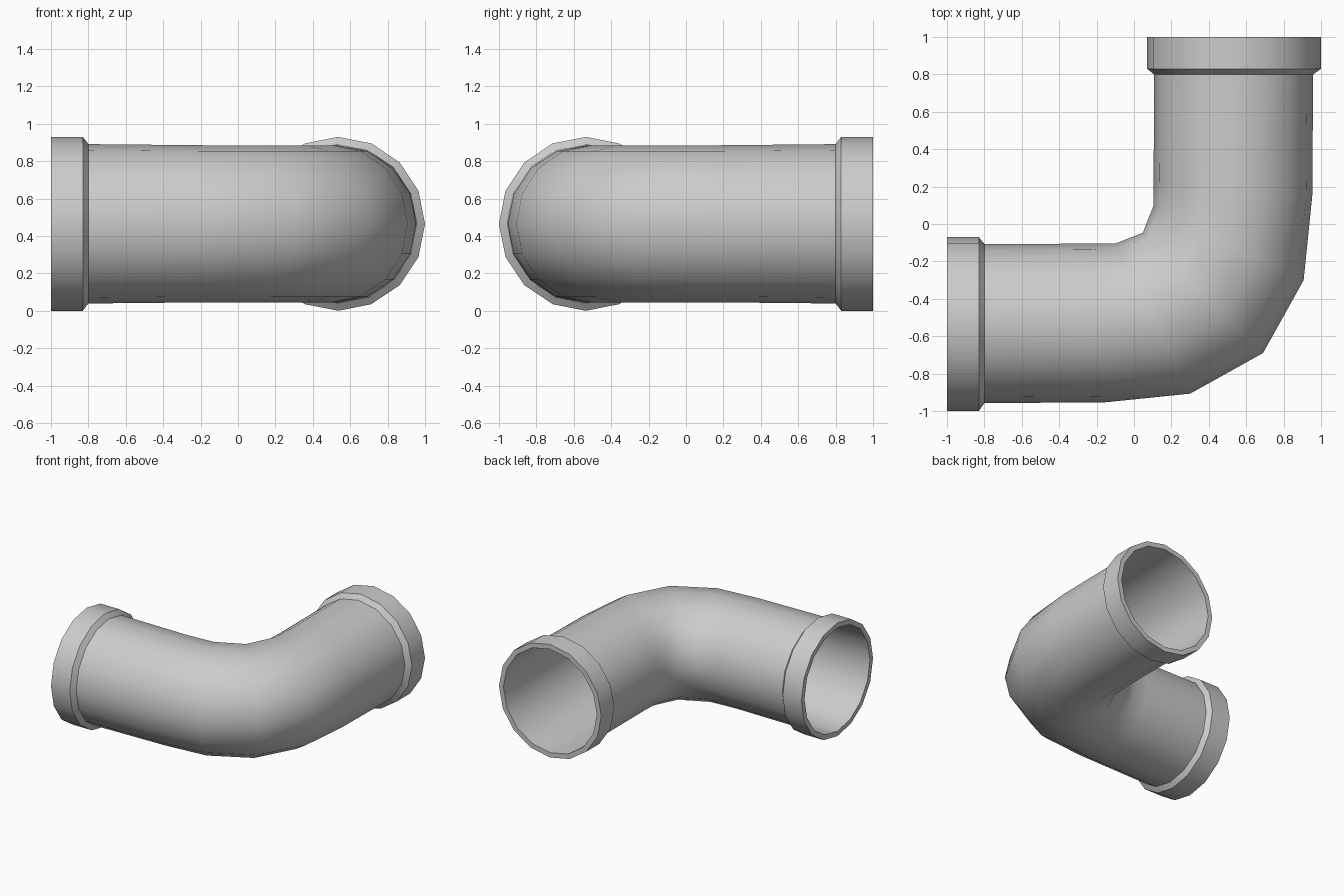
import bpy, bmesh, math
from mathutils import Vector

if "Cube" in bpy.data.objects:
    bpy.data.objects.remove(bpy.data.objects["Cube"])

SIDES = 16
ZC = 0.465

# Each ring: outer-bend point, inner-bend point, half height (first half of the elbow)
collar = [
    ((-1.00, -1.00), (-1.00, -0.07), 0.465),
    ((-0.83, -1.00), (-0.83, -0.07), 0.465),
    ((-0.80, -0.958), (-0.80, -0.107), 0.426),
]
bend = [
    ((-0.15, -0.953), (-0.22, -0.105), 0.42),
    ((0.30, -0.907), (-0.10, -0.105), 0.42),
]
middle = [((0.69, -0.69), (0.047, -0.047), 0.42)]
bore = [
    ((-1.00, -0.960), (-1.00, -0.110), 0.425),
    ((-0.80, -0.952), (-0.80, -0.113), 0.42),
]


def mirrored(rings):
    # reflect across the diagonal of the elbow
    return [((-o[1], -o[0]), (-i[1], -i[0]), h) for o, i, h in reversed(rings)]


def shrunk(rings, s):
    out = []
    for o, i, h in rings:
        o, i = Vector(o), Vector(i)
        c = (o + i) / 2
        out.append((tuple(c + (o - c) * s), tuple(c + (i - c) * s), h * s))
    return out


# Outside skin, then back through the bore
outer = collar + bend + middle + mirrored(bend) + mirrored(collar)
inner_bend = shrunk(bend, 0.985)
inner = bore + inner_bend + shrunk(middle, 0.985) + mirrored(inner_bend) + mirrored(bore)
path = outer + inner[::-1]

bm = bmesh.new()
loops = []
for o, i, h in path:
    o, i = Vector(o), Vector(i)
    c, r = (o + i) / 2, (o - i) / 2
    ring = []
    for k in range(SIDES):
        a = 2 * math.pi * k / SIDES
        p = c + r * math.cos(a)
        ring.append(bm.verts.new((p.x, p.y, ZC + h * math.sin(a))))
    loops.append(ring)

for n, a in enumerate(loops):
    b = loops[(n + 1) % len(loops)]
    for k in range(SIDES):
        j = (k + 1) % SIDES
        bm.faces.new((a[k], a[j], b[j], b[k]))
bmesh.ops.recalc_face_normals(bm, faces=bm.faces)

mesh = bpy.data.meshes.new("pipe_elbow")
bm.to_mesh(mesh)
bm.free()
pipe = bpy.data.objects.new("pipe_elbow", mesh)
bpy.context.collection.objects.link(pipe)

# Plain grey
grey = bpy.data.materials.new("grey")
grey.diffuse_color = (0.6, 0.6, 0.6, 1)
grey.use_nodes = True
grey.node_tree.nodes["Principled BSDF"].inputs["Base Color"].default_value = grey.diffuse_color
mesh.materials.append(grey)

# Smooth body with crisp collar edges
bpy.context.view_layer.objects.active = pipe
pipe.select_set(True)
bpy.ops.object.shade_smooth_by_angle(angle=math.radians(50))
